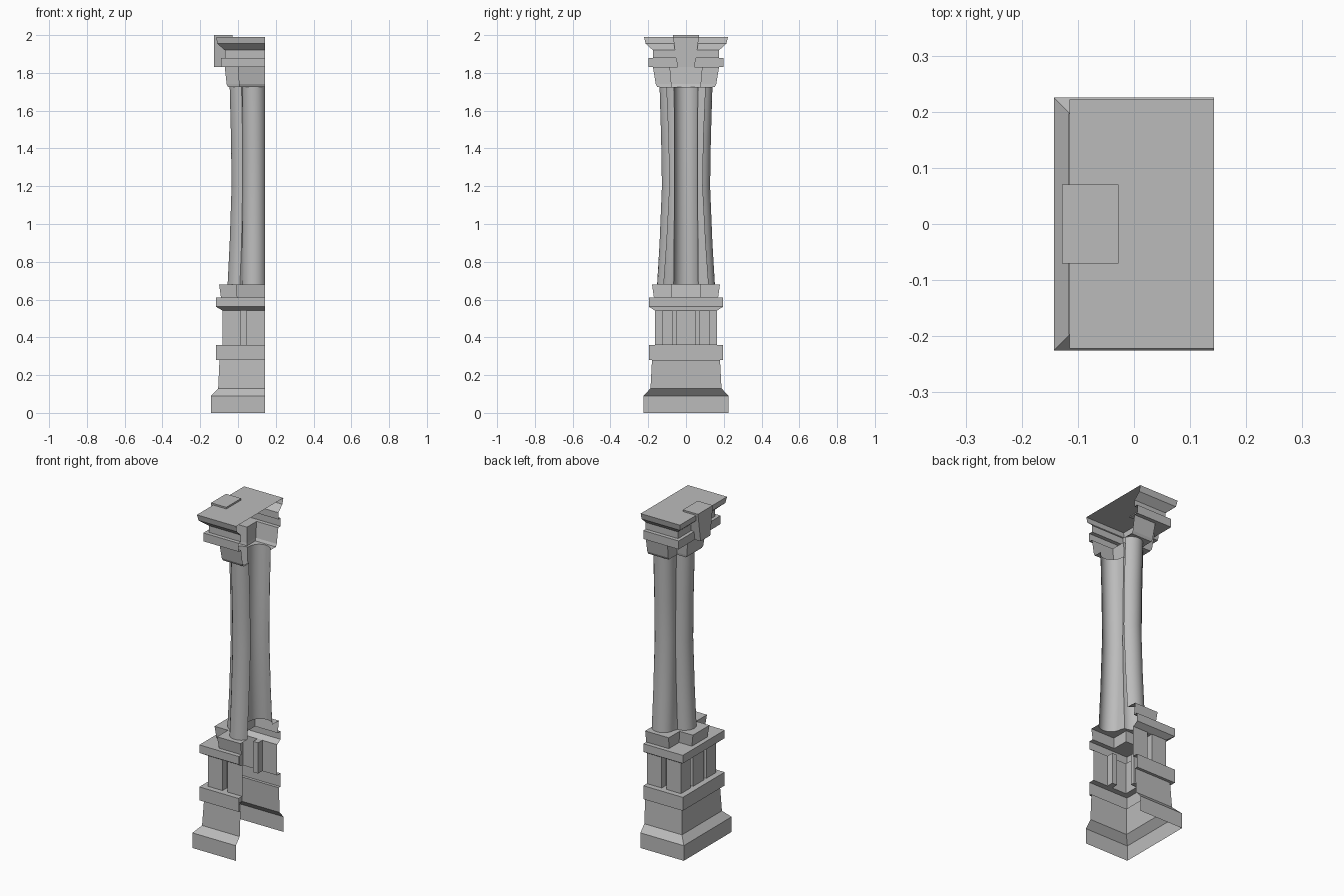
import bpy
import bmesh
import math

cube = bpy.data.objects.get("Cube")
if cube:
    bpy.data.objects.remove(cube, do_unlink=True)

stone = bpy.data.materials.new("pale grey stone")
stone.use_nodes = True
GREY = (0.5, 0.5, 0.5, 1)
stone.diffuse_color = GREY
stone.node_tree.nodes["Principled BSDF"].inputs["Base Color"].default_value = GREY

CUT = 0.143      # open side of the half column
AXIS = 0.085     # centre line of the column in x


# Outlines run from the open side around -x and back to the open side
def mirrored(half):
    return half + [(x, -y) for x, y in reversed(half)]


def rect(x, y):
    return mirrored([(CUT, y), (x, y)])


def cross(x, y, cx, cy):
    return mirrored([(CUT, y), (cx, y), (cx, cy), (x, cy)])


def grooved(x, y, depth=0.04):
    gx0, gx1, gy0, gy1 = 0.013, 0.045, 0.05, 0.075
    return mirrored([(CUT, y), (gx1, y), (gx1, y - depth), (gx0, y - depth),
                     (gx0, y), (x, y), (x, gy1), (x + depth, gy1),
                     (x + depth, gy0), (x, gy0)])


def lobed(x, y, r, steps=10):
    half = []
    start = math.acos((CUT - AXIS) / r) if r > CUT - AXIS else 0
    for i in range(steps + 1):
        a = start + (math.pi - start) * i / steps
        half.append((AXIS + r * math.cos(a), y - r + r * math.sin(a)))
    for i in range(steps):
        a = math.pi / 2 * i / steps
        half.append((x + r - r * math.sin(a), r * math.cos(a)))
    pts = mirrored(half)
    pts.insert(len(half), (x, 0))
    return pts


def finish(bm, name, smooth=False):
    bmesh.ops.remove_doubles(bm, verts=bm.verts, dist=0.0002)
    mesh = bpy.data.meshes.new(name)
    bm.to_mesh(mesh)
    bm.free()
    obj = bpy.data.objects.new(name, mesh)
    bpy.context.collection.objects.link(obj)
    mesh.materials.append(stone)
    if smooth:
        bpy.ops.object.select_all(action='DESELECT')
        obj.select_set(True)
        bpy.context.view_layer.objects.active = obj
        bpy.ops.object.shade_smooth_by_angle(angle=math.radians(35))
    return obj


def shell(name, rings, foot=None, cap=None, closed=False, smooth=False):
    """Loft rings of (z, outline); foot and cap are neighbouring outlines
    joined to the ends by flat ledges."""
    bm = bmesh.new()
    loops = [[bm.verts.new((x, y, z)) for x, y in pts] for z, pts in rings]
    for low, high in zip(loops, loops[1:]):
        for i in range(len(low) - 1):
            bm.faces.new((low[i], low[i + 1], high[i + 1], high[i]))
    for outline, loop, z, up in ((foot, loops[0], rings[0][0], False),
                                 (cap, loops[-1], rings[-1][0], True)):
        if outline:
            inner = [bm.verts.new((x, y, z)) for x, y in outline]
            face = bm.faces.new(loop + inner[::-1])
            face.normal_update()
            if (face.normal.z > 0) != up:
                face.normal_flip()
    if closed:
        bm.faces.new(loops[-1])
    return finish(bm, name, smooth)


# Outlines shared by neighbouring parts
plinth_top = rect(-0.098, 0.18)
dado = grooved(-0.082, 0.164)
pedestal_cap = rect(-0.117, 0.197)
collar_foot = cross(-0.09, 0.17, -0.006, 0.073)
shaft_foot = lobed(-0.055, 0.153, 0.065)
shaft_head = lobed(-0.044, 0.14, 0.063)
capital_top = cross(-0.07, 0.175, 0, 0.085)
neck = rect(-0.07, 0.175)

# Pedestal
shell("base_plinth", [(0, rect(-0.143, 0.225)), (0.09, rect(-0.143, 0.225)),
                      (0.13, rect(-0.105, 0.188)), (0.28, plinth_top)])
shell("pedestal_band", [(0.28, pedestal_cap), (0.36, pedestal_cap)],
      foot=plinth_top, cap=dado)
shell("grooved_dado", [(0.36, dado), (0.543, dado)])
shell("pedestal_cap", [(0.543, rect(-0.084, 0.166)), (0.562, pedestal_cap),
                       (0.61, pedestal_cap)], foot=dado, cap=collar_foot)
shell("shaft_collar", [(0.61, collar_foot),
                       (0.68, cross(-0.1, 0.18, -0.012, 0.078))], cap=shaft_foot)

# Clustered shaft, slightly waisted
shell("clustered_shaft", [(0.68, shaft_foot),
                          (0.9, lobed(-0.044, 0.14, 0.063)),
                          (1.2, lobed(-0.034, 0.128, 0.061)),
                          (1.45, lobed(-0.037, 0.132, 0.061)),
                          (1.725, shaft_head)], smooth=True)

# Capital and cornice
shell("capital", [(1.725, cross(-0.052, 0.152, 0.008, 0.074)),
                  (1.74, cross(-0.06, 0.16, 0.005, 0.077)),
                  (1.83, capital_top)], foot=shaft_head)
band = rect(-0.09, 0.198)
shell("cornice_band", [(1.83, band), (1.88, band)], foot=capital_top, cap=neck)
shell("cornice_top", [(1.88, neck), (1.92, neck), (1.955, rect(-0.11, 0.214)),
                      (1.99, rect(-0.115, 0.222))], closed=True)


# Keystone on the closed side: tapered body and a thin plate over the cornice
def tapered_box(name, x0, x1, z0, z1, half0, half1):
    bm = bmesh.new()
    bmesh.ops.create_cube(bm, size=1)
    for v in bm.verts:
        half = half1 if v.co.z > 0 else half0
        v.co = (x1 if v.co.x > 0 else x0,
                half if v.co.y > 0 else -half,
                z1 if v.co.z > 0 else z0)
    return finish(bm, name)


tapered_box("keystone", -0.128, -0.072, 1.83, 1.99, 0.045, 0.069)
tapered_box("keystone_plate", -0.128, -0.028, 1.985, 2.0, 0.069, 0.07)
